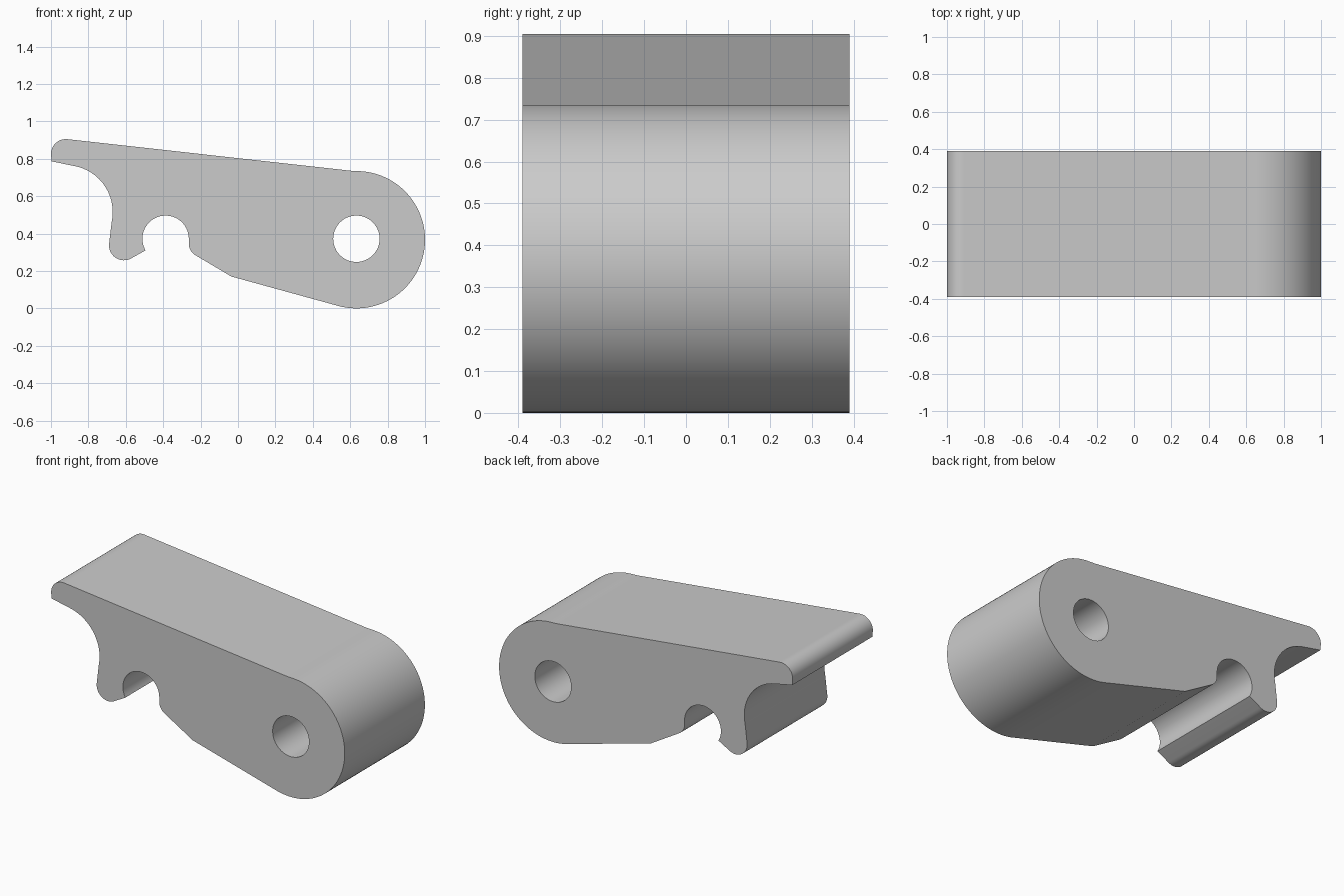
import bpy, bmesh, math
from mathutils import Vector

if "Cube" in bpy.data.objects:
    bpy.data.objects.remove(bpy.data.objects["Cube"])

HALF_WIDTH = 0.39


def arc(cx, cz, r, start, end, n):
    """Points on an arc in the x-z plane, angles in degrees."""
    pts = []
    for i in range(n + 1):
        a = math.radians(start + (end - start) * i / n)
        pts.append((cx + r * math.cos(a), cz + r * math.sin(a)))
    return pts


# Side outline of the lever
outline = (
    arc(0.633, 0.367, 0.367, -104.7, 90, 64)       # round pivot end
    + [(0.60, 0.736)]                              # sloping top
    + arc(-0.92, 0.825, 0.08, 83.6, 192, 14)       # rounded tip
    + [(-0.997, 0.786)]
    + arc(-0.92, 0.515, 0.25, 79.5, -12, 24)       # finger hollow
    + arc(-0.61, 0.337, 0.08, 168, 300, 16)        # hook lobe
    + arc(-0.387, 0.372, 0.124, 210, 0, 36)        # snap-on slot
    + arc(-0.193, 0.345, 0.07, 180, 240, 8)        # slot lip
    + [(-0.035, 0.17)]                             # underside corner
)
# Pivot hole
hole = arc(0.633, 0.372, 0.124, 0, 360, 48)[:-1]

bm = bmesh.new()
edges = []
for loop in (outline, hole):
    verts = [bm.verts.new((x, -HALF_WIDTH, z)) for x, z in loop]
    edges += [bm.edges.new((v, verts[(i + 1) % len(verts)]))
              for i, v in enumerate(verts)]
bmesh.ops.triangle_fill(bm, edges=edges, use_beauty=True, normal=Vector((0, -1, 0)))

# Extrude across the width, keeping the front face
ext = bmesh.ops.extrude_face_region(bm, geom=bm.faces[:], use_keep_orig=True)
moved = [g for g in ext["geom"] if isinstance(g, bmesh.types.BMVert)]
bmesh.ops.translate(bm, verts=moved, vec=(0, 2 * HALF_WIDTH, 0))
bmesh.ops.recalc_face_normals(bm, faces=bm.faces[:])

mesh = bpy.data.meshes.new("lever")
bm.to_mesh(mesh)
bm.free()
lever = bpy.data.objects.new("lever", mesh)
bpy.context.collection.objects.link(lever)

grey = bpy.data.materials.new("grey")
grey.diffuse_color = (0.6, 0.6, 0.6, 1)
grey.use_nodes = True
grey.node_tree.nodes["Principled BSDF"].inputs["Base Color"].default_value = grey.diffuse_color
mesh.materials.append(grey)

bpy.context.view_layer.objects.active = lever
lever.select_set(True)
bpy.ops.object.shade_smooth_by_angle(angle=math.radians(25))
